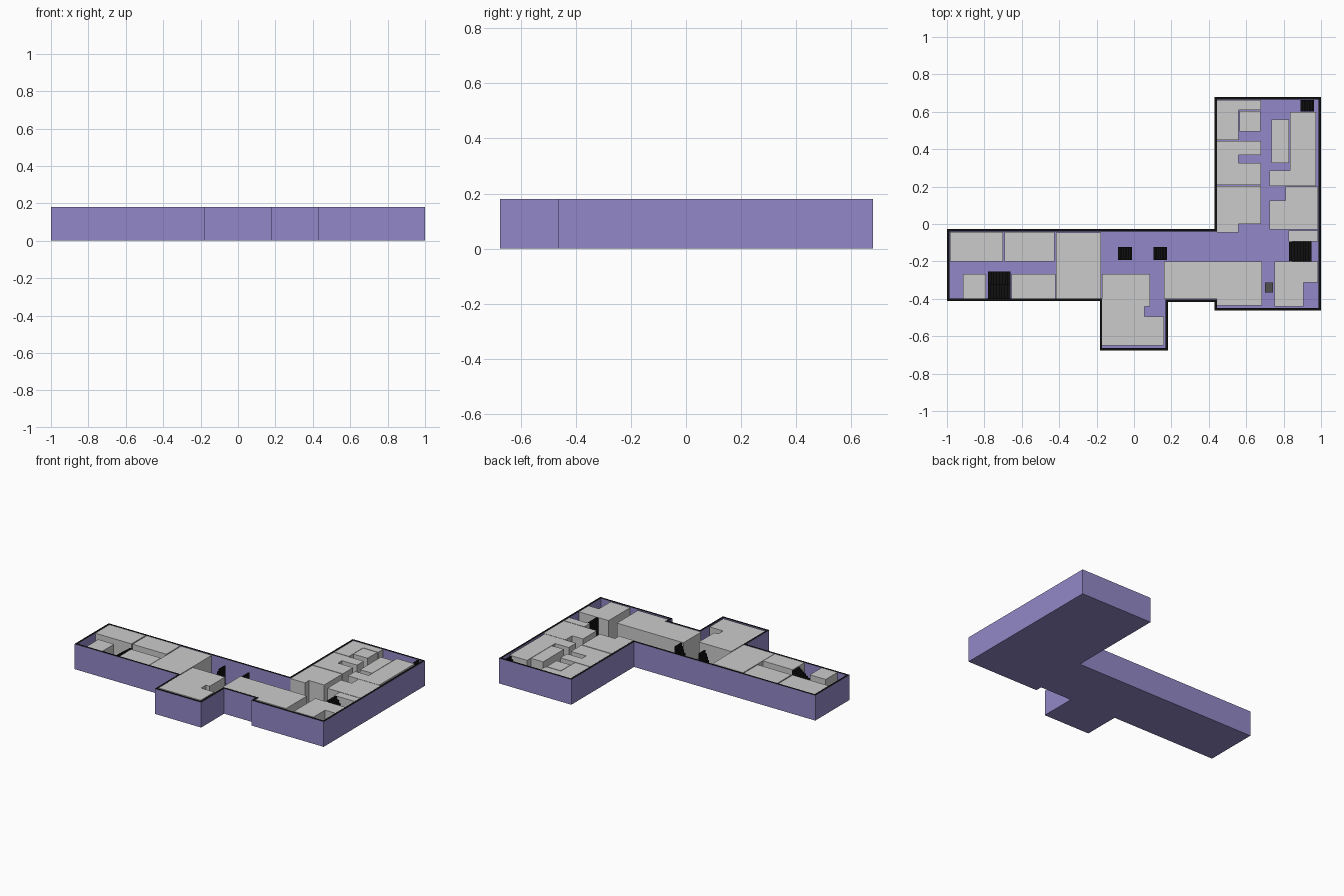
import bpy, bmesh
from mathutils import Vector

if "Cube" in bpy.data.objects:
    bpy.data.objects.remove(bpy.data.objects["Cube"])

H = 0.18       # wall height
T = 0.013      # wall thickness
FLOOR = 0.004


def material(name, rgb):
    m = bpy.data.materials.new(name)
    m.diffuse_color = (*rgb, 1)
    m.use_nodes = True
    m.node_tree.nodes["Principled BSDF"].inputs["Base Color"].default_value = m.diffuse_color
    return m


purple = material("purple", (0.29, 0.25, 0.58))
black = material("black", (0.005, 0.005, 0.005))
dark_grey = material("dark_grey", (0.08, 0.08, 0.08))


def finish(name, bm, *mats):
    bmesh.ops.recalc_face_normals(bm, faces=bm.faces)
    me = bpy.data.meshes.new(name)
    bm.to_mesh(me)
    bm.free()
    ob = bpy.data.objects.new(name, me)
    bpy.context.collection.objects.link(ob)
    for m in mats:
        me.materials.append(m)
    return ob


def prism(name, pts, z0, z1, *mats):
    bm = bmesh.new()
    f = bm.faces.new([bm.verts.new((x, y, z0)) for x, y in pts])
    r = bmesh.ops.extrude_face_region(bm, geom=[f])
    top = [v for v in r["geom"] if isinstance(v, bmesh.types.BMVert)]
    bmesh.ops.translate(bm, verts=top, vec=(0, 0, z1 - z0))
    return finish(name, bm, *mats)


def rect(x0, x1, y0, y1):
    return [(x0, y0), (x1, y0), (x1, y1), (x0, y1)]


def inset(pts, t):
    # inward offset of a counter-clockwise right-angled outline
    out = []
    for i, p in enumerate(pts):
        a, b, c = Vector(pts[i - 1]), Vector(p), Vector(pts[(i + 1) % len(pts)])
        d1, d2 = (b - a).normalized(), (c - b).normalized()
        out.append(tuple(b + t * Vector((-d1.y - d2.y, d1.x + d2.x))))
    return out


# building outline, counter-clockwise
outline = [(-1, -0.412), (-0.183, -0.412), (-0.183, -0.675), (0.182, -0.675),
           (0.182, -0.416), (0.43, -0.416), (0.43, -0.463), (1, -0.463),
           (1, 0.678), (0.43, 0.678), (0.43, -0.028), (-1, -0.028)]
prism("floor", outline, 0, FLOOR, purple)

# outer wall ring, with a black cut top
bm = bmesh.new()
inner = inset(outline, T)
rings = [[bm.verts.new((x, y, z)) for x, y in p]
         for p, z in ((outline, 0), (outline, H), (inner, H), (inner, 0))]
n = len(outline)
for k in range(4):
    a, b = rings[k], rings[(k + 1) % 4]
    for i in range(n):
        j = (i + 1) % n
        f = bm.faces.new((a[i], a[j], b[j], b[i]))
        f.material_index = 1 if k == 1 else 0
finish("outer_wall", bm, purple, black)

# room blocks
rooms = {
    "west_back_room_1": rect(-0.985, -0.70, -0.20, -0.042),
    "west_back_room_2": rect(-0.692, -0.425, -0.20, -0.042),
    "west_hall": rect(-0.418, -0.176, -0.398, -0.046),
    "west_front_room_1": rect(-0.915, -0.79, -0.398, -0.267),
    "west_front_room_2": rect(-0.655, -0.421, -0.398, -0.267),
    "south_room": [(-0.17, -0.65), (0.16, -0.65), (0.16, -0.495), (0.055, -0.495),
                   (0.055, -0.44), (0.085, -0.44), (0.085, -0.267), (-0.17, -0.267)],
    "centre_hall": [(0.16, -0.40), (0.445, -0.40), (0.445, -0.437), (0.685, -0.437),
                    (0.685, -0.20), (0.16, -0.20)],
    "corner_room": [(0.75, -0.442), (0.905, -0.442), (0.905, -0.312), (0.985, -0.312),
                    (0.985, -0.20), (0.75, -0.20)],
    "stair_side_room": rect(0.825, 0.985, -0.093, -0.034),
    "east_room_1": [(0.725, -0.03), (0.985, -0.03), (0.985, 0.2), (0.81, 0.2),
                    (0.81, 0.125), (0.725, 0.125)],
    "east_room_2": [(0.725, 0.203), (0.972, 0.203), (0.972, 0.60), (0.833, 0.60),
                    (0.833, 0.285), (0.725, 0.285)],
    "east_room_3": rect(0.735, 0.83, 0.325, 0.56),
    "north_room_1": [(0.445, 0.45), (0.56, 0.45), (0.56, 0.61), (0.68, 0.61),
                     (0.68, 0.663), (0.445, 0.663)],
    "north_room_2": rect(0.563, 0.675, 0.495, 0.605),
    "north_room_3": [(0.445, 0.208), (0.68, 0.208), (0.68, 0.325), (0.56, 0.325),
                     (0.56, 0.37), (0.68, 0.37), (0.68, 0.445), (0.445, 0.445)],
    "north_room_4": [(0.445, -0.045), (0.56, -0.045), (0.56, 0.0), (0.68, 0.0),
                     (0.68, 0.202), (0.445, 0.202)],
}
for name, pts in rooms.items():
    prism(name, pts, FLOOR, H - 0.001)


def flight(name, x0, x1, y0, y1, z0, z1, steps=8):
    # stepped profile rising from x0 to x1, extruded along y
    prof = [(x0, FLOOR)]
    for i in range(steps):
        z = z0 + (z1 - z0) * (i + 1) / steps
        prof += [(x0 + (x1 - x0) * i / steps, z), (x0 + (x1 - x0) * (i + 1) / steps, z)]
    prof.append((x1, FLOOR))
    bm = bmesh.new()
    f = bm.faces.new([bm.verts.new((x, y0, z)) for x, z in prof])
    r = bmesh.ops.extrude_face_region(bm, geom=[f])
    bmesh.ops.translate(bm, vec=(0, y1 - y0, 0),
                        verts=[v for v in r["geom"] if isinstance(v, bmesh.types.BMVert)])
    finish(name, bm, black)


# staircases
top = H - 0.002
flight("west_stair_lower", -0.66, -0.78, -0.398, -0.325, FLOOR, top / 2)
flight("west_stair_upper", -0.78, -0.66, -0.325, -0.253, top / 2, top)
flight("east_stair", 0.95, 0.83, -0.20, -0.093, FLOOR, top)
flight("north_stair", 0.89, 0.962, 0.602, 0.664, FLOOR, top)
for i, x in enumerate((-0.085, 0.103)):
    flight(f"hall_stair_{i + 1}", x, x + 0.073, -0.192, -0.122, FLOOR, top)

# small service shaft
prism("service_shaft", rect(0.70, 0.742, -0.367, -0.312), FLOOR, 0.12, dark_grey)
